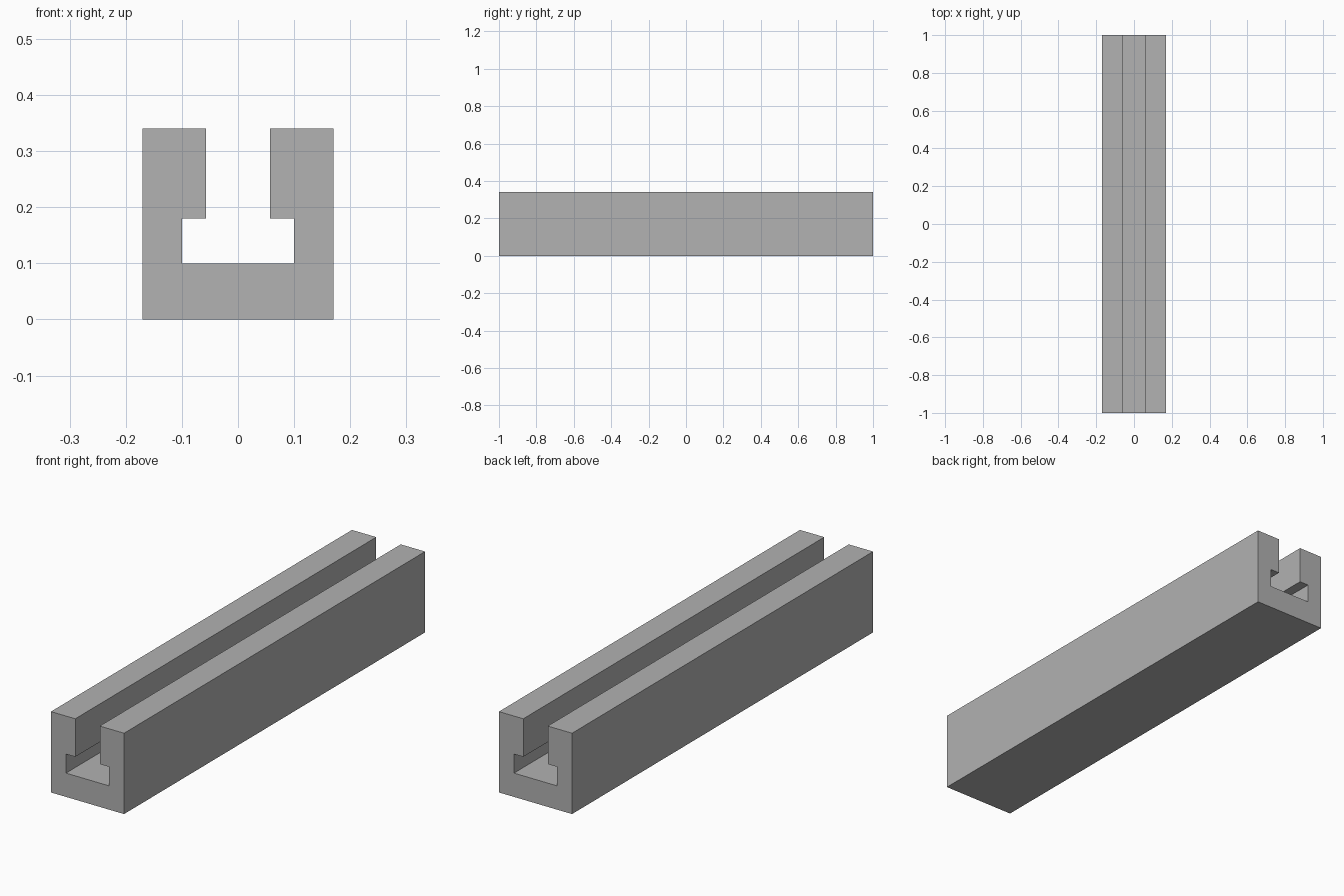
import bpy
import bmesh

cube = bpy.data.objects.get("Cube")
if cube:
    bpy.data.objects.remove(cube, do_unlink=True)

# Single plain grey
grey = bpy.data.materials.new("plain_grey")
grey.use_nodes = True
colour = (0.445, 0.445, 0.445, 1)
grey.diffuse_color = colour
grey.node_tree.nodes["Principled BSDF"].inputs["Base Color"].default_value = colour

# Right half of the T-slot section, from the bottom outward and round to the slot floor
LENGTH = 2.0
half = [(0.17, 0), (0.17, 0.34), (0.057, 0.34), (0.057, 0.18), (0.1, 0.18), (0.1, 0.1)]
section = half + [(-x, z) for x, z in reversed(half)]

# Extrude the mirrored section along the rail
bm = bmesh.new()
end = bm.faces.new([bm.verts.new((x, -LENGTH / 2, z)) for x, z in section])
extruded = bmesh.ops.extrude_face_region(bm, geom=[end], use_keep_orig=True)
moved = [v for v in extruded["geom"] if isinstance(v, bmesh.types.BMVert)]
bmesh.ops.translate(bm, verts=moved, vec=(0, LENGTH, 0))
bmesh.ops.recalc_face_normals(bm, faces=bm.faces)

mesh = bpy.data.meshes.new("slotted_rail")
bm.to_mesh(mesh)
bm.free()
mesh.materials.append(grey)
rail = bpy.data.objects.new("slotted_rail", mesh)
bpy.context.collection.objects.link(rail)
